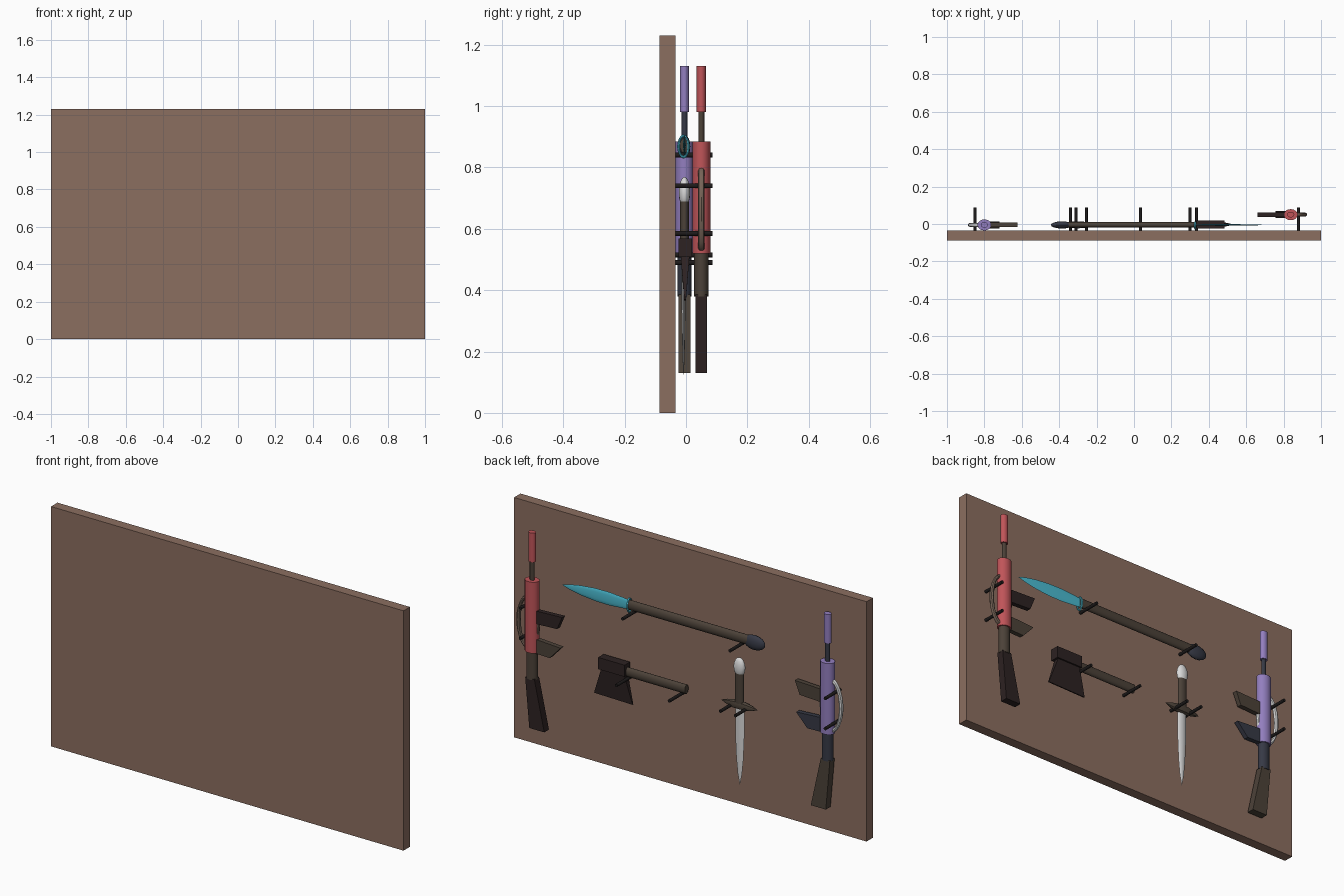
import bpy, bmesh, math
from mathutils import Vector

if "Cube" in bpy.data.objects:
    bpy.data.objects.remove(bpy.data.objects["Cube"])


def material(name, rgb):
    m = bpy.data.materials.new(name)
    m.use_nodes = True
    m.diffuse_color = (*rgb, 1)
    m.node_tree.nodes["Principled BSDF"].inputs["Base Color"].default_value = (*rgb, 1)
    return m


BOARD = material("board brown", (.26, .156, .117))
RED = material("faded red", (.53, .09, .10))
PURPLE = material("soft purple", (.29, .21, .52))
CYAN = material("bright cyan", (.07, .50, .64))
WOOD = material("olive wood", (.072, .054, .04))
DARK = material("dark wood", (.026, .016, .016))
NAVY = material("dark navy", (.037, .041, .06))
WHITE = material("bone white", (.70, .70, .70))
TAN = material("tan strap", (.18, .125, .095))
BLACK = material("peg black", (.013, .011, .011))


def finish(name, bm, mat, smooth=False):
    bmesh.ops.remove_doubles(bm, verts=bm.verts, dist=1e-5)
    bmesh.ops.recalc_face_normals(bm, faces=bm.faces)
    me = bpy.data.meshes.new(name)
    bm.to_mesh(me)
    bm.free()
    me.materials.append(mat)
    ob = bpy.data.objects.new(name, me)
    bpy.context.collection.objects.link(ob)
    if smooth:
        bpy.ops.object.select_all(action="DESELECT")
        ob.select_set(True)
        bpy.context.view_layer.objects.active = ob
        bpy.ops.object.shade_smooth_by_angle(angle=math.radians(40))
    return ob


def skin(bm, rings):
    """Join rings of vertices into a closed skin."""
    n = len(rings[0])
    for a, b in zip(rings, rings[1:]):
        for i in range(n):
            j = (i + 1) % n
            bm.faces.new((a[i], a[j], b[j], b[i]))
    bm.faces.new(rings[0])
    bm.faces.new(rings[-1])


def turned(name, mat, profile, x, y, z, axis="z", squash=.6, segs=16):
    """Turned part: profile of (position along axis, radius), flattened in y."""
    bm = bmesh.new()
    rings = []
    for t, r in profile:
        r = max(r, .0005)
        ring = []
        for i in range(segs):
            a = math.tau * i / segs
            c, s = r * math.cos(a), r * math.sin(a) * squash
            ring.append(bm.verts.new((x + c, y + s, z + t) if axis == "z"
                                     else (x + t, y + s, z + c)))
        rings.append(ring)
    skin(bm, rings)
    return finish(name, bm, mat, True)


def slab(name, mat, points, y, halves):
    """Flat part: outline in x and z, with a half thickness for each point."""
    bm = bmesh.new()
    if not isinstance(halves, (list, tuple)):
        halves = [halves] * len(points)
    rings = [[bm.verts.new((px, y + side * h, pz)) for (px, pz), h in zip(points, halves)]
             for side in (-1, 1)]
    skin(bm, rings)
    return finish(name, bm, mat)


def ring_part(name, mat, centre, u, v, w, tube, segs=28, sides=8):
    """Oval ring spanned by half axes u and v, with w as its normal."""
    bm = bmesh.new()
    loops = []
    for i in range(segs):
        a = math.tau * i / segs
        mid = u * math.cos(a) + v * math.sin(a)
        out = mid.normalized()
        loops.append([bm.verts.new(centre + mid + tube * (out * math.cos(b) + w * math.sin(b)))
                      for b in (math.tau * k / sides for k in range(sides))])
    for i in range(segs):
        a, b = loops[i], loops[(i + 1) % segs]
        for k in range(sides):
            m = (k + 1) % sides
            bm.faces.new((a[k], a[m], b[m], b[k]))
    return finish(name, bm, mat, True)


def egg(half, radius, steps=8):
    return [(-half * math.cos(math.pi * i / steps), radius * math.sin(math.pi * i / steps))
            for i in range(steps + 1)]


# Backing board
slab("board", BOARD, [(-1, 0), (1, 0), (1, 1.23), (-1, 1.23)], -.061, .026)

# Pegs
for i, (x, z) in enumerate([(.3, .84), (-.31, .84), (.335, .49), (.035, .49), (-.255, .515),
                            (-.34, .515), (.88, .74), (.88, .585), (-.85, .74), (-.85, .585)]):
    bm = bmesh.new()
    rings = [[bm.verts.new((x + .008 * math.cos(math.tau * k / 12), y,
                            z + .008 * math.sin(math.tau * k / 12))) for k in range(12)]
             for y in (-.04, .087)]
    skin(bm, rings)
    finish(f"peg_{i + 1}", bm, BLACK, True)


# Rifles, standing on end; d points toward the middle of the board
def rifle(label, x, y, d, paint, metal, butt, magazine, grip, strap):
    for part, mat, low, high, r in (("muzzle", paint, .98, 1.13, .019),
                                    ("barrel", metal, .87, .99, .012),
                                    ("body", paint, .52, .885, .037),
                                    ("neck", metal, .38, .53, .029)):
        turned(f"{label}_{part}", mat, [(low, r), (high, r)], x, y, 0, squash=.8)

    def flat(part, mat, outline, half):
        slab(f"{label}_{part}", mat, [(x + d * o, z) for o, z in outline], y, half)

    flat("butt", butt, [(-.026, .385), (.026, .385), (.082, .13), (-.003, .13)], .019)
    flat("magazine", magazine, [(0, .735), (.178, .742), (.15, .675), (0, .668)], .012)
    flat("grip", grip, [(0, .592), (.17, .582), (.108, .515), (0, .518)], .012)
    ring_part(f"{label}_strap", strap, Vector((x - d * .022, y, .663)),
              Vector((.055, 0, 0)), Vector((0, 0, .128)), Vector((0, 1, 0)), .011)


rifle("red_rifle", .838, .05, -1, RED, WOOD, DARK, DARK, WOOD, TAN)
rifle("purple_rifle", -.8, -.005, 1, PURPLE, NAVY, WOOD, WOOD, NAVY, WHITE)

# Spear
turned("spear_shaft", WOOD, [(-.36, .025), (.33, .025)], 0, -.005, .872, "x")
turned("spear_butt", NAVY, egg(.06, .038), -.385, -.005, .868, "x", .5)
turned("spear_blade", CYAN, [(.31, .022), (.36, .028), (.44, .034), (.52, .033),
                             (.6, .025), (.66, .014), (.705, 0)], 0, -.005, .872, "x", .13, 12)
ring_part("spear_collar", CYAN, Vector((.327, -.008, .868)), Vector((0, .016, 0)),
          Vector((0, 0, .034)), Vector((1, 0, 0)), .005)

# Axe
turned("axe_handle", WOOD, [(0, .024), (.37, .024)], 0, -.005, .525, "x")
slab("axe_head", DARK, [(.335, .508), (.485, .508), (.485, .568), (.335, .568)], -.003, .022)
slab("axe_blade", DARK, [(.345, .52), (.47, .52), (.522, .37), (.303, .366)], -.003,
     [.015, .015, .003, .003])

# Dagger
turned("dagger_pommel", WHITE, egg(.05, .031), -.3, -.005, .719)
turned("dagger_grip", WOOD, [(.52, .024), (.69, .024)], -.3, -.005, 0)
turned("dagger_guard", WOOD, [(-.103, 0), (-.07, .013), (-.03, .022), (.03, .022),
                              (.07, .013), (.103, 0)], -.3, -.005, .525, "x", .8, 8)
turned("dagger_blade", WHITE, [(.115, 0), (.17, .012), (.25, .02), (.36, .025), (.53, .025)],
       -.3, -.008, 0, "z", .25, 8)
